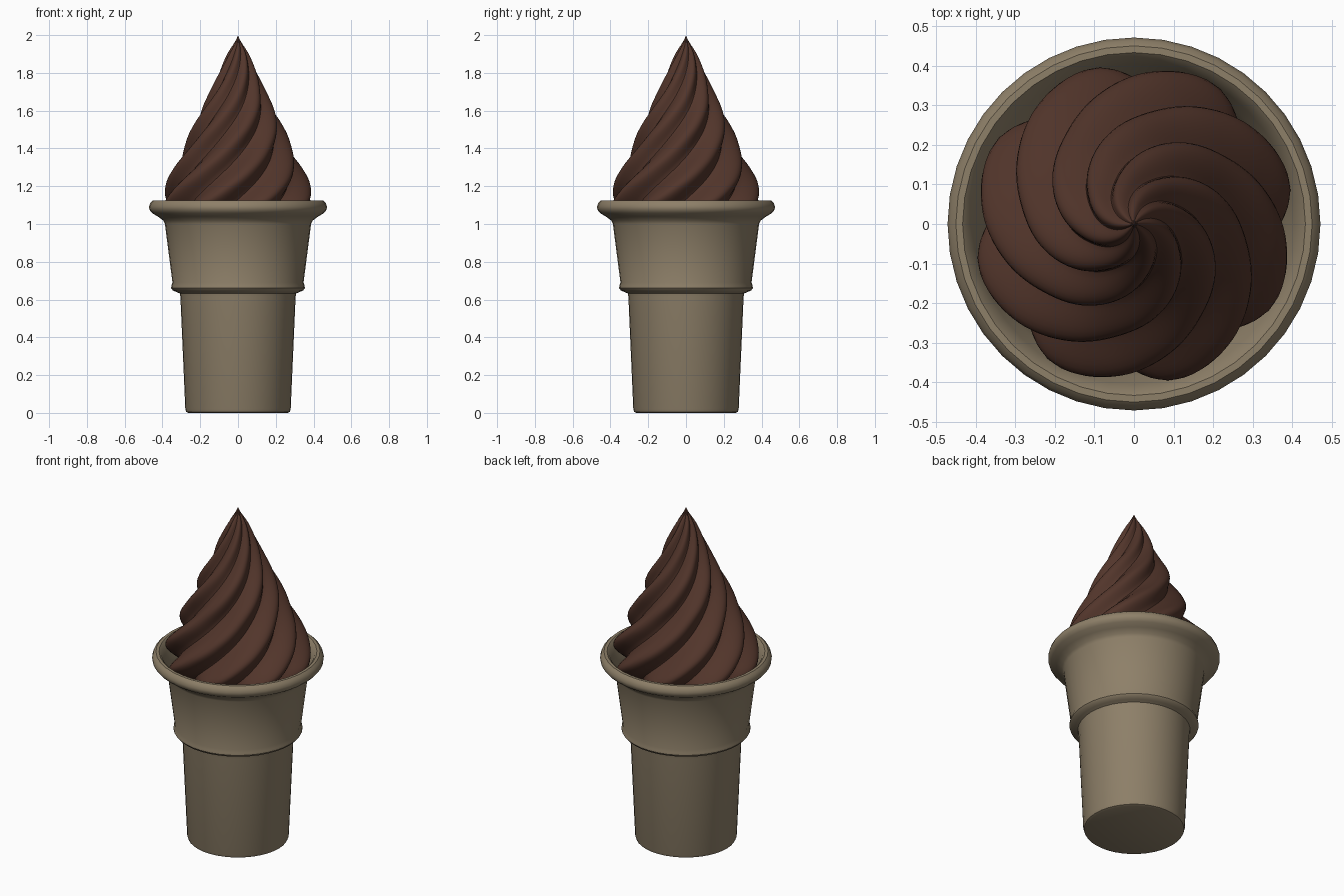
import bpy
import math

if "Cube" in bpy.data.objects:
    bpy.data.objects.remove(bpy.data.objects["Cube"])


def material(name, color):
    m = bpy.data.materials.new(name)
    m.diffuse_color = (*color, 1)
    m.use_nodes = True
    m.node_tree.nodes["Principled BSDF"].inputs["Base Color"].default_value = m.diffuse_color
    return m


def build(name, rings, mat, close_start, close_end):
    """Skin a stack of equal-sized rings, with optional pole points."""
    verts = [v for ring in rings for v in ring]
    n = len(rings[0])
    faces = []
    for k in range(len(rings) - 1):
        for i in range(n):
            j = (i + 1) % n
            faces.append((k * n + i, k * n + j, (k + 1) * n + j, (k + 1) * n + i))
    if close_start is not None:
        verts.append((0, 0, close_start))
        c = len(verts) - 1
        faces += [(c, (i + 1) % n, i) for i in range(n)]
    if close_end is not None:
        verts.append((0, 0, close_end))
        c = len(verts) - 1
        b = (len(rings) - 1) * n
        faces += [(c, b + i, b + (i + 1) % n) for i in range(n)]
    mesh = bpy.data.meshes.new(name)
    mesh.from_pydata(verts, [], faces)
    mesh.materials.append(mat)
    obj = bpy.data.objects.new(name, mesh)
    bpy.context.collection.objects.link(obj)
    bpy.ops.object.select_all(action='DESELECT')
    obj.select_set(True)
    bpy.context.view_layer.objects.active = obj
    bpy.ops.object.shade_smooth_by_angle(angle=math.radians(40))
    return obj


def smooth_radius(table, z):
    """Catmull-Rom interpolation of radius over height."""
    for k in range(len(table) - 1):
        z0, r0 = table[k]
        z1, r1 = table[k + 1]
        if z <= z1 + 1e-9:
            ra = table[max(k - 1, 0)][1]
            rb = table[min(k + 2, len(table) - 1)][1]
            t = (z - z0) / (z1 - z0)
            return 0.5 * (2 * r0 + (r1 - ra) * t + (2 * ra - 5 * r0 + 4 * r1 - rb) * t * t
                          + (3 * r0 - ra - 3 * r1 + rb) * t ** 3)
    return table[-1][1]


# Wafer cup: outside wall, step, rolled rim, then the inside wall and floor
cup_profile = [
    (0.262, 0.0), (0.274, 0.005), (0.279, 0.02), (0.305, 0.615), (0.308, 0.632),
    (0.325, 0.64), (0.345, 0.648), (0.354, 0.66), (0.353, 0.672), (0.347, 0.69),
    (0.387, 1.0), (0.395, 1.018), (0.425, 1.04), (0.455, 1.058), (0.469, 1.075),
    (0.471, 1.092), (0.464, 1.112), (0.45, 1.125), (0.433, 1.125), (0.42, 1.112),
    (0.405, 1.08), (0.385, 1.03), (0.37, 0.99), (0.328, 0.68), (0.29, 0.63),
    (0.262, 0.03)]
SIDES = 40
cup_rings = [[(r * math.cos(2 * math.pi * i / SIDES), r * math.sin(2 * math.pi * i / SIDES), z)
              for i in range(SIDES)] for r, z in cup_profile]
build("wafer_cup", cup_rings, material("wafer", (0.27, 0.215, 0.14)), 0.0, 0.03)

# Ice cream swirl: eight lobes twisting counterclockwise up to a point
ridge = [(0.98, 0.33), (1.04, 0.375), (1.10, 0.408), (1.2, 0.388), (1.3, 0.343),
         (1.4, 0.292), (1.5, 0.25), (1.6, 0.202), (1.7, 0.15), (1.8, 0.105),
         (1.9, 0.057), (2.0, 0.0)]
LOBES, AROUND, LEVELS = 8, 128, 64
swirl_rings = []
for k in range(LEVELS):
    z = 0.98 + 1.015 * k / (LEVELS - 1)
    radius = smooth_radius(ridge, z)
    twist = math.radians(22.5 + 200 * (z - 1.13))
    ring = []
    for i in range(AROUND):
        a = 2 * math.pi * i / AROUND
        wave = abs(math.cos(LOBES * a / 2)) ** 1.4
        r = radius * (0.79 + 0.21 * wave)
        ring.append((r * math.cos(a + twist), r * math.sin(a + twist), z))
    swirl_rings.append(ring)
build("ice_cream_swirl", swirl_rings, material("chocolate", (0.085, 0.036, 0.024)), None, 2.0)
